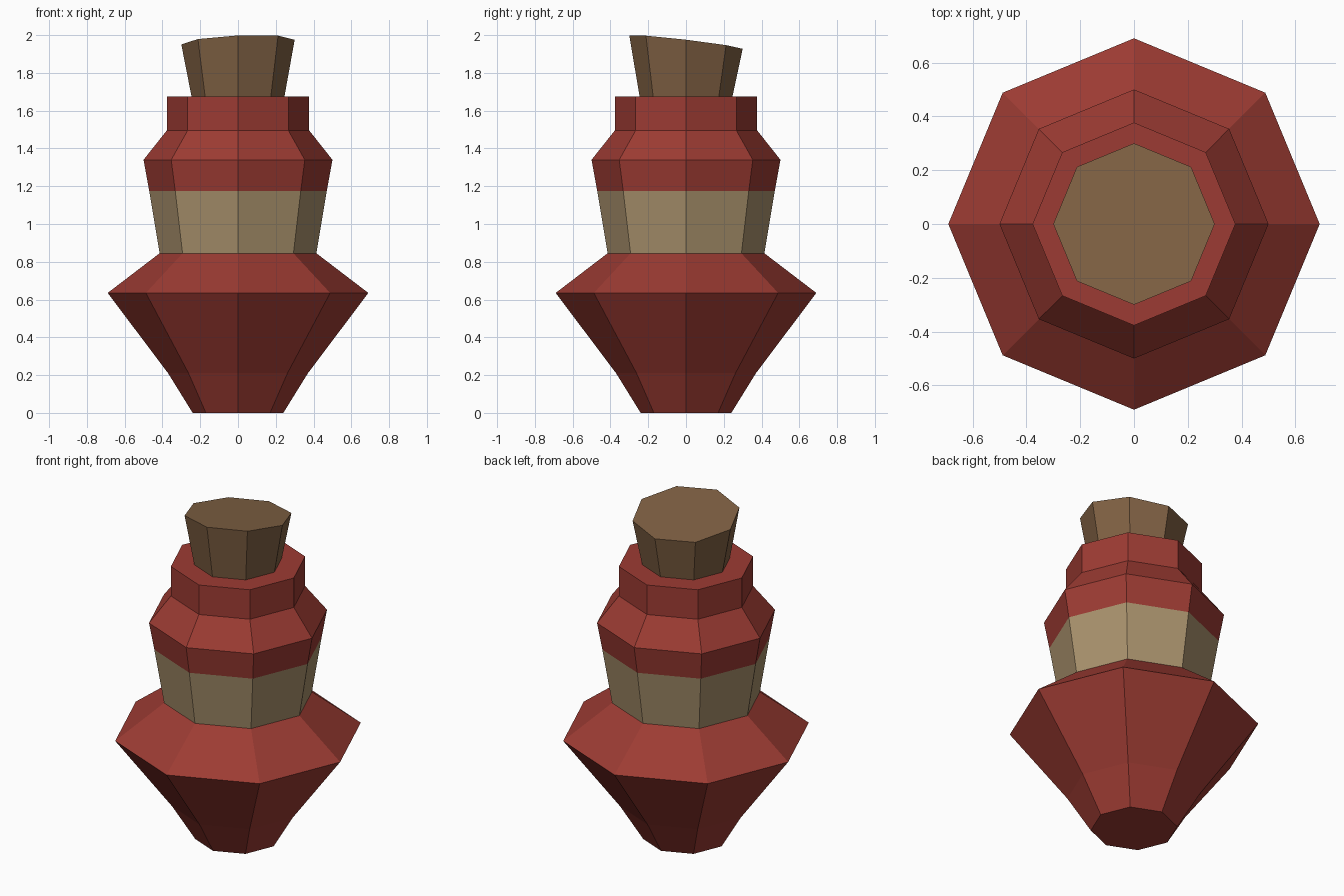
import bpy, bmesh, math

if "Cube" in bpy.data.objects:
    bpy.data.objects.remove(bpy.data.objects["Cube"])

SIDES = 8


def material(name, rgb):
    m = bpy.data.materials.new(name)
    m.diffuse_color = (*rgb, 1)
    m.use_nodes = True
    m.node_tree.nodes["Principled BSDF"].inputs["Base Color"].default_value = m.diffuse_color
    return m


red = material("red glaze", (0.335, 0.044, 0.033))
tan = material("tan label", (0.40, 0.288, 0.153))
brown = material("cork brown", (0.22, 0.122, 0.058))


def lathe(name, profile, mats, top=lambda x, y, z: z, band=None):
    """Octagonal turned solid from (radius, height) pairs; top() shapes the last ring."""
    bm = bmesh.new()
    rings = []
    for i, (r, z) in enumerate(profile):
        ring = []
        for k in range(SIDES):
            a = 2 * math.pi * k / SIDES
            x, y = r * math.cos(a), r * math.sin(a)
            h = top(x, y, z) if i == len(profile) - 1 else z
            ring.append(bm.verts.new((x, y, h)))
        rings.append(ring)
    for low, high in zip(rings, rings[1:]):
        for k in range(SIDES):
            n = (k + 1) % SIDES
            bm.faces.new((low[k], low[n], high[n], high[k]))
    bm.faces.new(rings[0][::-1])
    bm.faces.new(rings[-1])
    # second material on faces inside the height band
    if band:
        for f in bm.faces:
            if band[0] < f.calc_center_median().z < band[1]:
                f.material_index = 1
    me = bpy.data.meshes.new(name)
    bm.to_mesh(me)
    bm.free()
    for m in mats:
        me.materials.append(m)
    ob = bpy.data.objects.new(name, me)
    bpy.context.collection.objects.link(ob)
    return ob


# Bottle body with a label band around the waist
lathe("bottle",
      [(0.24, 0), (0.37, 0.21), (0.69, 0.635), (0.415, 0.845), (0.47, 1.175),
       (0.50, 1.34), (0.377, 1.495), (0.377, 1.675)],
      [red, tan], band=(0.845, 1.175))

# Flared cork with a slanted top
lathe("cork", [(0.245, 1.67), (0.30, 1.963)], [brown],
      top=lambda x, y, z: z + 0.042 * x - 0.118 * y)
